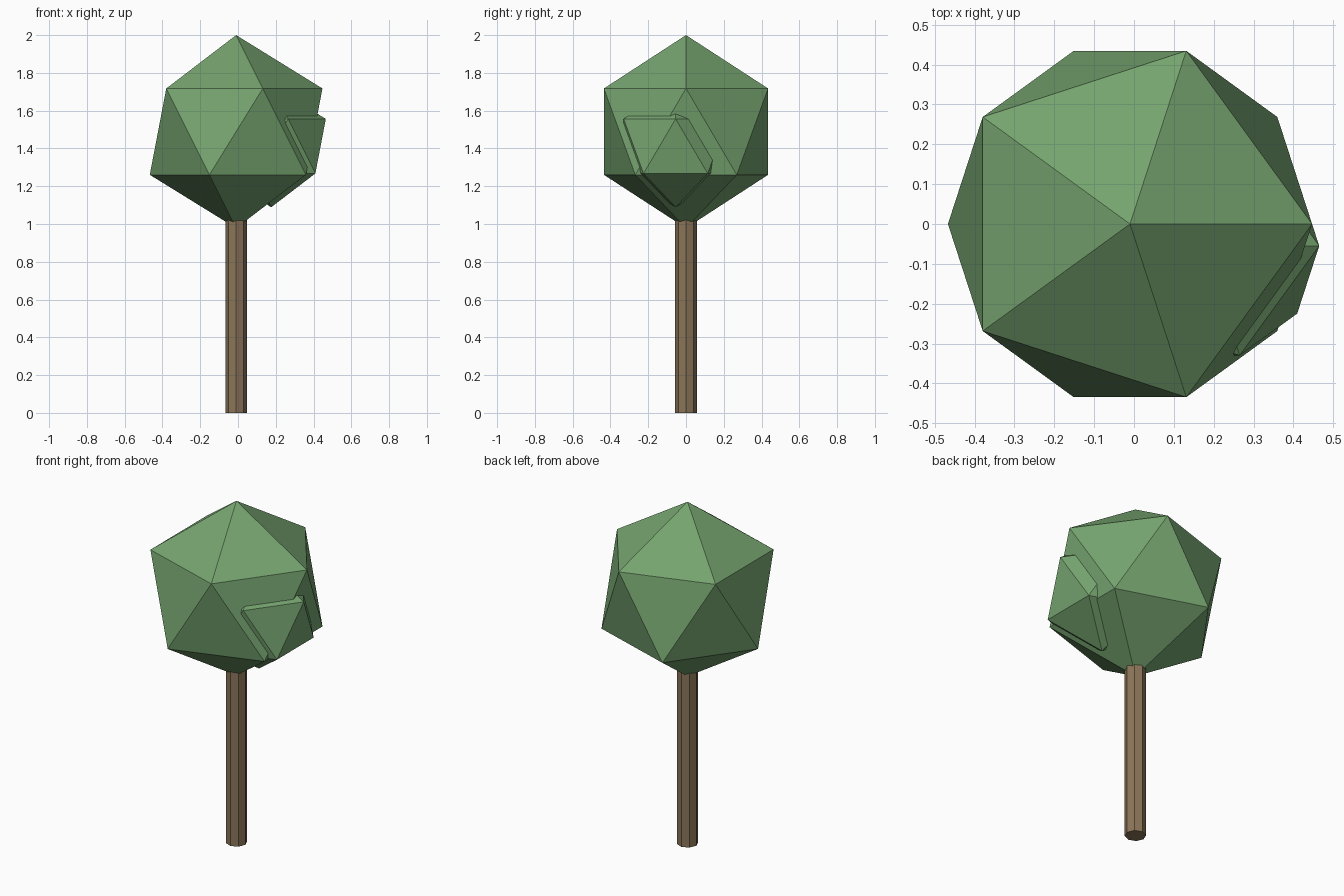
import bpy

if "Cube" in bpy.data.objects:
    bpy.data.objects.remove(bpy.data.objects["Cube"])


def make_material(name, rgb):
    mat = bpy.data.materials.new(name)
    mat.diffuse_color = (*rgb, 1.0)
    mat.use_nodes = True
    mat.node_tree.nodes["Principled BSDF"].inputs["Base Color"].default_value = mat.diffuse_color
    return mat


LEAF = make_material("leaf_green", (0.18, 0.37, 0.16))
BARK = make_material("bark_brown", (0.26, 0.18, 0.10))


def foliage(name, centre, radius):
    """Plain flat-faced icosahedron clump."""
    bpy.ops.mesh.primitive_ico_sphere_add(subdivisions=1, radius=radius, location=centre)
    obj = bpy.context.object
    obj.name = name
    obj.data.materials.append(LEAF)


# Trunk: eight-sided post running a little way into the crown
TRUNK_HEIGHT = 1.06
bpy.ops.mesh.primitive_cylinder_add(vertices=8, radius=0.057, depth=TRUNK_HEIGHT,
                                    location=(-0.01, 0, TRUNK_HEIGHT / 2))
trunk = bpy.context.object
trunk.name = "trunk"
trunk.data.materials.append(BARK)

# Main crown and the smaller clump poking out of its right side
foliage("crown", (-0.01, 0, 1.489), 0.511)
foliage("side_clump", (0.176, -0.055, 1.412), 0.323)
